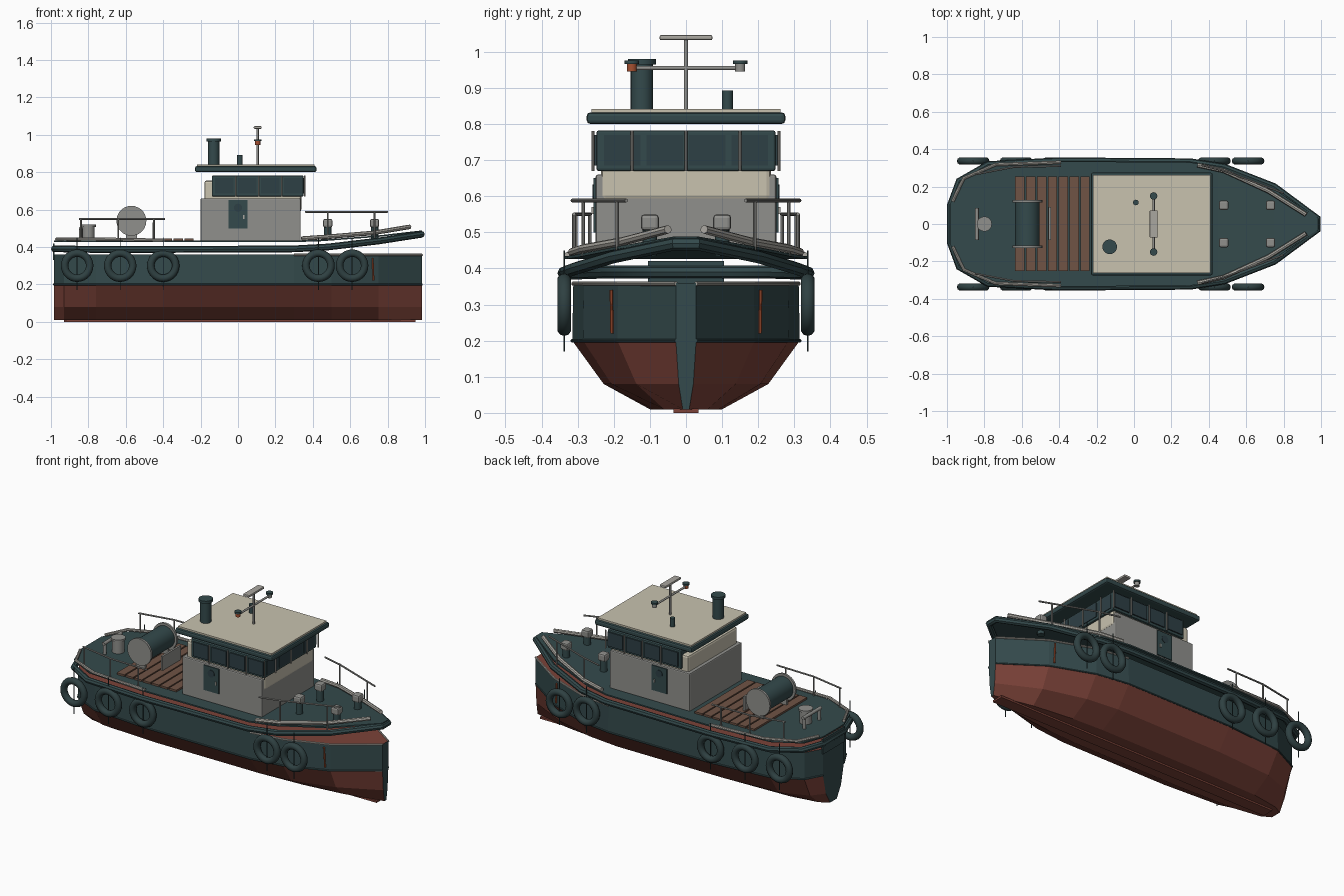
import bpy, bmesh, math
from mathutils import Vector

cube = bpy.data.objects.get("Cube")
if cube:
    bpy.data.objects.remove(cube, do_unlink=True)


def material(name, r, g, b):
    m = bpy.data.materials.new(name)
    m.use_nodes = True
    m.diffuse_color = (r, g, b, 1)
    m.node_tree.nodes["Principled BSDF"].inputs["Base Color"].default_value = (r, g, b, 1)
    return m


TEAL = material("dark teal", .034, .068, .072)
GLASS = material("dark glass", .027, .05, .06)
RUBBER = material("rubber", .028, .052, .054)
RED = material("hull red", .2, .055, .04)
GREY = material("mid grey", .28, .28, .265)
STEEL = material("light steel", .4, .385, .35)
CREAM = material("cream", .58, .54, .43)
WOOD = material("plank brown", .16, .088, .06)
RUST = material("rust orange", .38, .08, .03)


def make(name, bm, *mats, smooth=False):
    bmesh.ops.recalc_face_normals(bm, faces=bm.faces)
    me = bpy.data.meshes.new(name)
    bm.to_mesh(me)
    bm.free()
    for m in mats:
        me.materials.append(m)
    ob = bpy.data.objects.new(name, me)
    bpy.context.collection.objects.link(ob)
    if smooth:
        bpy.ops.object.select_all(action='DESELECT')
        ob.select_set(True)
        bpy.context.view_layer.objects.active = ob
        bpy.ops.object.shade_smooth_by_angle(angle=math.radians(40))
    return ob


def box(name, x, y, z, mat, bevel=0):
    """Box from (min, max) pairs."""
    bm = bmesh.new()
    bmesh.ops.create_cube(bm, size=1)
    for v in bm.verts:
        v.co = [sum(r) / 2 + c * (r[1] - r[0]) for r, c in zip((x, y, z), v.co)]
    if bevel:
        bmesh.ops.bevel(bm, geom=bm.edges[:], offset=bevel, segments=2, affect='EDGES', profile=.5)
    return make(name, bm, mat)


def rod(name, a, b, r, mat, sides=16):
    """Cylinder between two points."""
    a, b = Vector(a), Vector(b)
    bm = bmesh.new()
    bmesh.ops.create_cone(bm, cap_ends=True, segments=sides, radius1=r, radius2=r, depth=(b - a).length)
    turn = (b - a).to_track_quat('Z', 'Y')
    for v in bm.verts:
        v.co = (a + b) / 2 + turn @ v.co
    return make(name, bm, mat, smooth=True)


def tube(name, pts, r, mat, closed=False):
    """Round pipe along a path, stored as a mesh."""
    cu = bpy.data.curves.new(name, 'CURVE')
    cu.dimensions = '3D'
    cu.bevel_depth, cu.bevel_resolution, cu.use_fill_caps = r, 2, True
    sp = cu.splines.new('POLY')
    sp.points.add(len(pts) - 1)
    for p, co in zip(sp.points, pts):
        p.co = (*co, 1)
    sp.use_cyclic_u = closed
    tmp = bpy.data.objects.new(name + " path", cu)
    bpy.context.collection.objects.link(tmp)
    bpy.context.view_layer.update()
    me = bpy.data.meshes.new_from_object(tmp.evaluated_get(bpy.context.evaluated_depsgraph_get()))
    bpy.data.objects.remove(tmp, do_unlink=True)
    bm = bmesh.new()
    bm.from_mesh(me)
    bpy.data.meshes.remove(me)
    return make(name, bm, mat, smooth=True)


def ring(name, c, major, minor, mat):
    """Torus with its axis along y."""
    bm = bmesh.new()
    rows = []
    for i in range(28):
        a = math.tau * i / 28
        rows.append([])
        for j in range(10):
            b = math.tau * j / 10
            r = major + minor * math.cos(b)
            rows[-1].append(bm.verts.new((c[0] + r * math.cos(a), c[1] + minor * math.sin(b), c[2] + r * math.sin(a))))
    for i in range(28):
        for j in range(10):
            n, k = (i + 1) % 28, (j + 1) % 10
            bm.faces.new((rows[i][j], rows[n][j], rows[n][k], rows[i][k]))
    return make(name, bm, mat, smooth=True)


# Hull: one section scaled along its stations
stations = [(-.985, .1), (-.93, .2), (-.76, .285), (-.4, .315), (.3, .315), (.5, .285), (.75, .19), (.985, .028)]
section = [(.1, .01), (.228, .08), (.315, .2), (.312, .36)]
bm = bmesh.new()
loops = []
for x, h in stations:
    k = h / .315
    half = [(y * k, z) for y, z in section]
    loops.append([bm.verts.new((x, y, z)) for y, z in half] +
                 [bm.verts.new((x, -y, z)) for y, z in reversed(half)])
for a, b in zip(loops, loops[1:]):
    for i in range(8):
        j = (i + 1) % 8
        f = bm.faces.new((a[i], a[j], b[j], b[i]))
        f.material_index = 1 if i in (2, 4) else 0
for end in (loops[0], loops[-1]):
    bm.faces.new(end).material_index = 1
make("hull", bm, RED, TEAL)
box("keel", (-.93, .95), (-.035, .035), (0, .012), RED)
box("transom_plate", (-.99, -.98), (-.105, .105), (.33, .42), TEAL)

# Deck plate with rising bow
edge = [(-.985, .1, .43), (-.94, .22, .43), (-.78, .31, .43), (-.4, .335, .43), (.3, .33, .43),
        (.45, .3, .435), (.75, .185, .458), (.985, .03, .485)]
bm = bmesh.new()
pairs = [[bm.verts.new((x, s * y, z)) for s in (1, -1)] for x, y, z in edge]
for a, b in zip(pairs, pairs[1:]):
    bm.faces.new((a[0], a[1], b[1], b[0]))
deck = make("deck", bm, TEAL)
thick = deck.modifiers.new("thickness", 'SOLIDIFY')
thick.thickness, thick.offset = .008, 0

# Rubbing rail around the hull
rub = [(-.982, .1, .39), (-.935, .23, .39), (-.78, .318, .387), (-.4, .338, .387), (.3, .333, .39),
       (.48, .305, .4), (.75, .2, .432), (.982, .03, .468)]
tube("rubbing_rail", rub + [(x, -y, z) for x, y, z in reversed(rub)], .018, TEAL, closed=True)

for s, side in ((1, "left"), (-1, "right")):
    # Edge strips, cap rails and rust streaks
    def path(pts):
        return [(x, s * y, z) for x, y, z in pts]
    tube(side + "_sheer_strip", [(x, s * h * .99, .358) for x, h in stations[4:]], .006, STEEL)
    tube(side + "_waterline_strip", [(x, s * h, .2) for x, h in stations], .005, TEAL)
    tube(side + "_stern_cap", path([(-.97, .12, .442), (-.91, .245, .442), (-.74, .318, .442), (-.39, .33, .436)]), .009, STEEL)
    tube(side + "_bow_cap", path([(.34, .315, .445), (.48, .285, .455), (.72, .175, .475), (.92, .05, .508)]), .012, STEEL)
    tube(side + "_rust_streak", path([(.72, .207, .34), (.725, .205, .22)]), .005, RUST)

    # Tyre fenders and their hanging lines
    for i, x in enumerate((-.86, -.63, -.4, .43, .61)):
        ring(f"{side}_tyre_{i + 1}", (x, s * .337, .3), .067, .02, RUBBER)
        rod(f"{side}_tyre_line_{i + 1}", (x, s * .337, .17), (x, s * .337, .45), .0025, TEAL, 6)

    # Guard rails
    tube(side + "_stern_rail", path([(-.85, .265, .55), (-.64, .305, .55), (-.39, .31, .55)]), .005, GREY)
    for i, (x, y) in enumerate(((-.84, .267), (-.64, .305), (-.45, .31))):
        rod(f"{side}_stern_post_{i + 1}", (x, s * y, .43), (x, s * y, .55), .005, GREY, 8)
    tube(side + "_bow_rail", path([(.36, .315, .588), (.48, .285, .588), (.8, .165, .588)]), .005, GREY)
    for i, (x, y) in enumerate(((.48, .285), (.73, .19))):
        rod(f"{side}_bow_post_{i + 1}", (x, s * y, .435), (x, s * y, .588), .005, GREY, 8)

    # Foredeck vents
    for i, x in enumerate((.48, .73)):
        rod(f"{side}_vent_stem_{i + 1}", (x, s * .1, .435), (x, s * .1, .51), .02, TEAL)
        box(f"{side}_vent_head_{i + 1}", (x - .025, x + .025), (s * .1 - .025, s * .1 + .025), (.505, .55), GREY, .01)

    # Cabin door with round port
    box(side + "_door", (-.05, .05), (s * .25 - .006, s * .25 + .006), (.5, .65), TEAL)
    rod(side + "_door_port", (0, s * .25, .61), (0, s * .259, .61), .022, GLASS)
    box(side + "_door_handle", (.028, .036), (s * .257 - .004, s * .257 + .004), (.55, .57), STEEL)

    # Side windows
    for i in range(4):
        x = -.135 + i * .123
        box(f"{side}_window_{i + 1}", (x + .012, x + .112), (s * .251 - .004, s * .251 + .004), (.685, .77), GLASS)
        rod(f"{side}_window_post_{i + 1}", (x + .123, s * .257, .67), (x + .123, s * .257, .78), .004, STEEL, 8)

# Deckhouse and wheelhouse
box("deckhouse", (-.2, .335), (-.25, .25), (.43, .66), GREY, .006)
box("upper_trunk", (-.18, .339), (-.235, .235), (.59, .755), CREAM, .012)
box("wheelhouse", (-.14, .35), (-.248, .248), (.67, .782), TEAL, .006)
for i in range(4):
    y = -.235 + i * .1175
    box(f"front_window_{i + 1}", (.347, .354), (y + .008, y + .109), (.685, .77), GLASS)
for y in (-.15, 0, .15):
    rod("front_window_post", (.357, y, .67), (.357, y, .782), .004, STEEL, 8)
box("roof", (-.23, .42), (-.275, .275), (.8, .832), TEAL, .01)
box("roof_top", (-.218, .408), (-.262, .262), (.83, .842), CREAM)

# Funnel, roof pipe and mast
rod("funnel", (-.13, -.122, .84), (-.13, -.122, .97), .031, TEAL, 24)
rod("funnel_rim", (-.13, -.122, .964), (-.13, -.122, .98), .039, TEAL, 24)
rod("roof_pipe", (.01, .115, .84), (.01, .115, .892), .015, TEAL)
rod("mast", (.105, 0, .84), (.105, 0, 1.04), .006, GREY)
box("radar_bar", (.084, .126), (-.073, .073), (1.032, 1.046), STEEL, .004)
rod("mast_crossbar", (.105, -.15, .955), (.105, .15, .955), .006, GREY)
for y, mat in ((-.15, RUST), (.15, GREY)):
    rod("mast_lamp", (.105, y, .945), (.105, y, .966), .014, mat)
    rod("mast_lamp_cap", (.105, y, .966), (.105, y, .976), .02, TEAL)

# Working deck planks
for i in range(7):
    x = -.635 + i * .058
    box(f"plank_{i + 1}", (x, x + .05), (-.25, .255), (.432, .445), WOOD)

# Winch, aft bitt and low screen
rod("winch_drum", (-.57, -.12, .54), (-.57, .12, .54), .066, TEAL, 24)
for s in (1, -1):
    rod("winch_flange", (-.57, s * .115, .54), (-.57, s * .128, .54), .08, GREY, 28)
    box("winch_foot", (-.6, -.54), (s * .11 - .008, s * .11 + .008), (.435, .5), GREY)
    rod("aft_bitt_post", (-.84, s * .07, .43), (-.84, s * .07, .5), .01, GREY)
box("winch_screen", (-.456, -.444), (-.085, .09), (.44, .53), GREY)
rod("capstan", (-.8, 0, .43), (-.8, 0, .51), .034, GREY, 20)
rod("capstan_cap", (-.8, 0, .508), (-.8, 0, .52), .04, GREY, 20)
rod("aft_bitt_bar", (-.84, -.085, .5), (-.84, .085, .5), .01, GREY)
